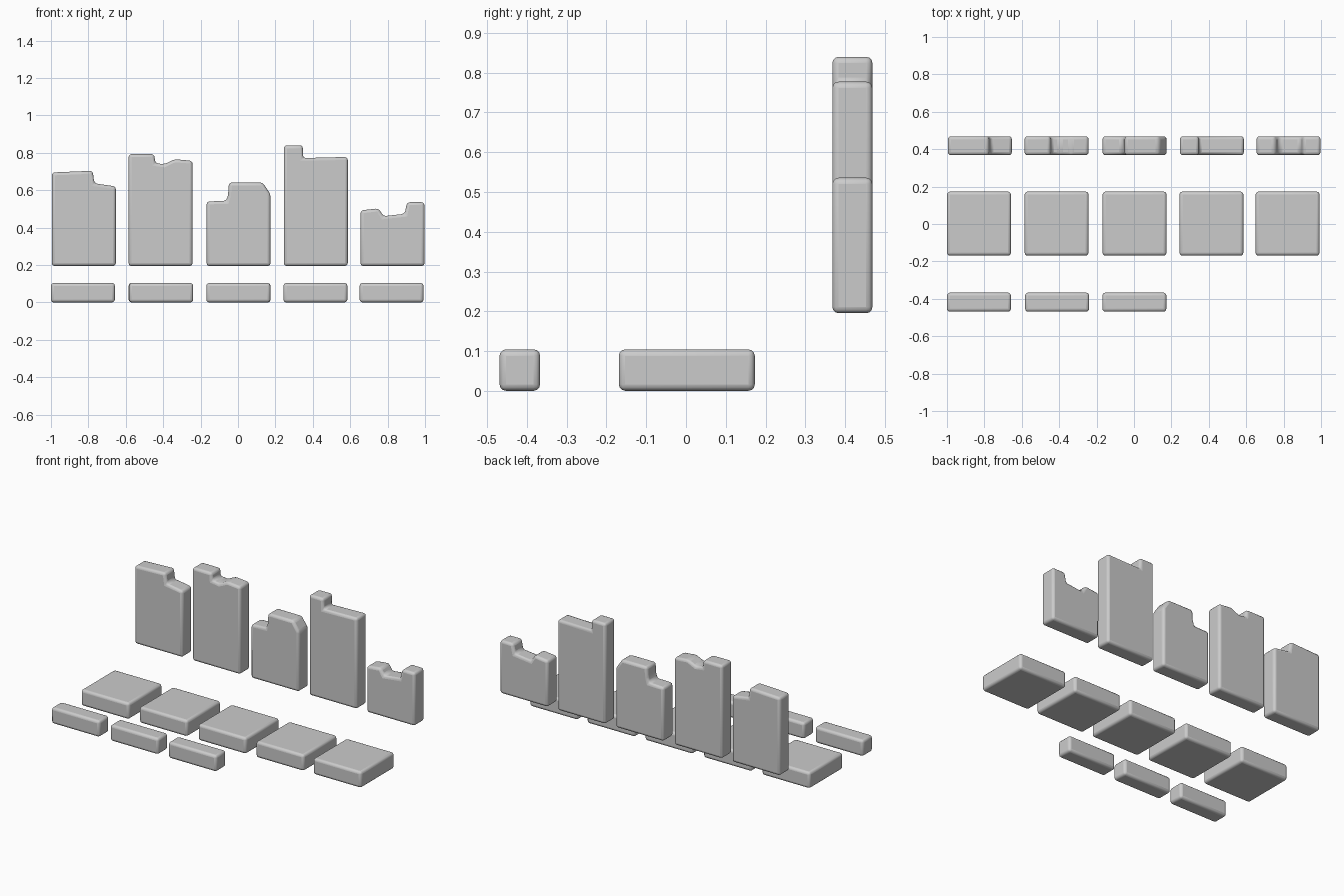
import bpy, bmesh

if "Cube" in bpy.data.objects:
    bpy.data.objects.remove(bpy.data.objects["Cube"])

BEVEL = 0.016
WIDTH = 0.342


def prism(name, outline, y0, y1):
    """Extrude an x-z outline from y0 to y1, then round its edges."""
    bm = bmesh.new()
    face = bm.faces.new([bm.verts.new((x, y0, z)) for x, z in outline])
    ext = bmesh.ops.extrude_face_region(bm, geom=[face])
    for v in ext["geom"]:
        if isinstance(v, bmesh.types.BMVert):
            v.co.y = y1
    bmesh.ops.recalc_face_normals(bm, faces=bm.faces)
    mesh = bpy.data.meshes.new(name)
    bm.to_mesh(mesh)
    bm.free()
    obj = bpy.data.objects.new(name, mesh)
    bpy.context.collection.objects.link(obj)
    mod = obj.modifiers.new("rounded_edges", 'BEVEL')
    mod.width = BEVEL
    mod.segments = 3
    mod.limit_method = 'ANGLE'
    mod.angle_limit = 0.5
    bpy.ops.object.select_all(action='DESELECT')
    obj.select_set(True)
    bpy.context.view_layer.objects.active = obj
    bpy.ops.object.shade_smooth_by_angle()
    return obj


def block(name, x0, y0, y1):
    x1 = x0 + WIDTH
    return prism(name, [(x0, 0), (x1, 0), (x1, 0.104), (x0, 0.104)], y0, y1)


# Middle row: square floor slabs
lefts = [-1.0, -0.585, -0.168, 0.243, 0.65]
for i, x in enumerate(lefts):
    block(f"floor_slab_{i + 1}", x, -0.169, 0.173)

# Front row: three short curb stones
for i, x in enumerate([-1.0, -0.582, -0.169]):
    block(f"curb_stone_{i + 1}", x, -0.469, -0.367)

# Back row: broken wall panels, (left x, broken top edge from left to right)
walls = [
    (-0.995, [(0, 0.695), (0.218, 0.704), (0.227, 0.637), (1, 0.62)]),
    (-0.585, [(0, 0.793), (0.138, 0.793), (0.142, 0.745), (0.19, 0.739),
              (0.247, 0.766), (1, 0.757)]),
    (-0.168, [(0, 0.54), (0.105, 0.543), (0.115, 0.575), (0.119, 0.641),
              (0.3, 0.641), (1, 0.578)]),
    (0.245, [(0, 0.84), (0.102, 0.84), (0.102, 0.772), (1, 0.778)]),
    (0.655, [(0, 0.492), (0.097, 0.503), (0.122, 0.461), (0.236, 0.474),
             (0.249, 0.536), (1, 0.536)]),
]
for i, (x, top) in enumerate(walls):
    edge = [(x + min(dx, WIDTH), z) for dx, z in top]
    prism(f"broken_wall_{i + 1}",
          [(x, 0.195), (x + WIDTH, 0.195)] + edge[::-1], 0.368, 0.469)
